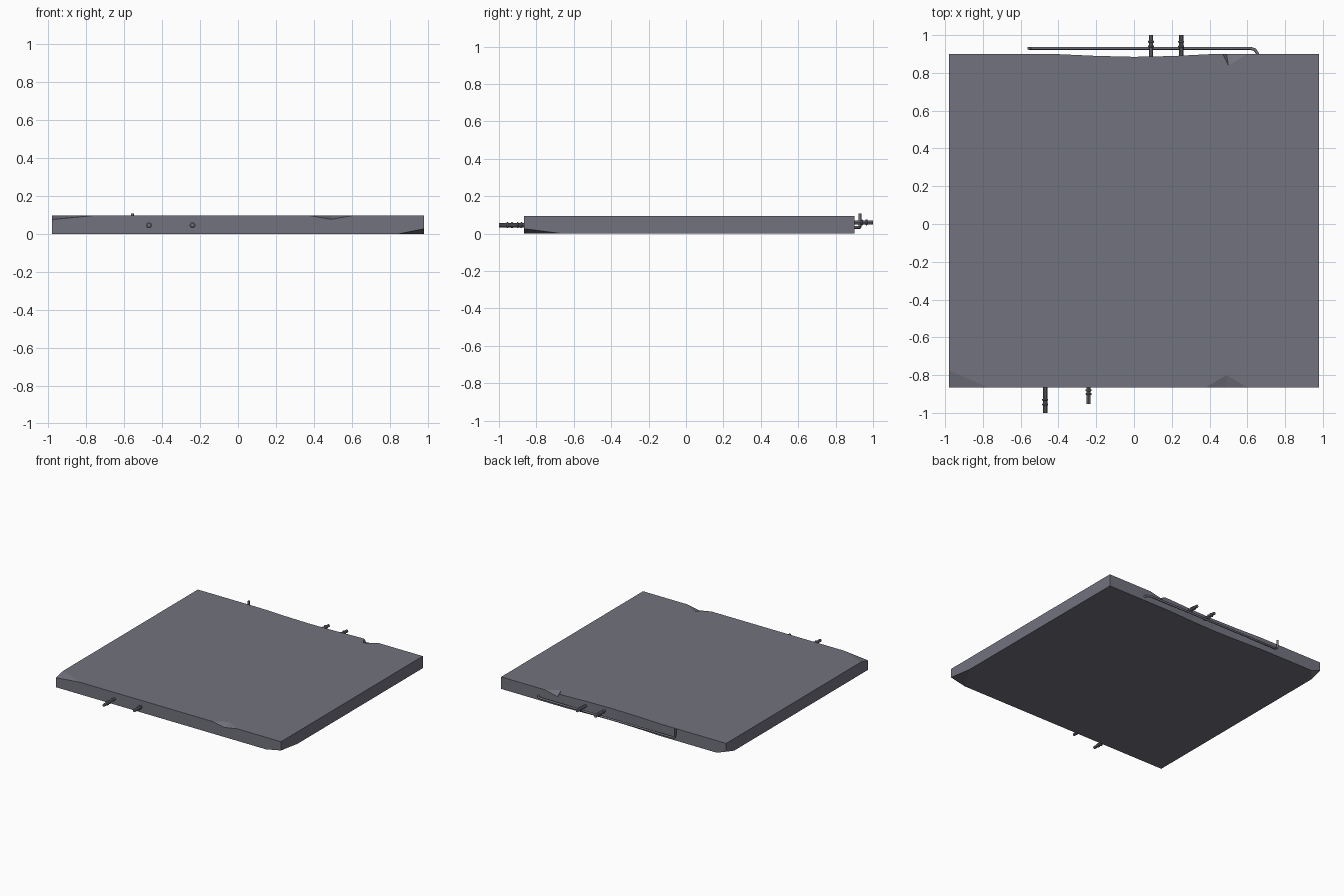
import bpy, bmesh, math
from mathutils import Vector as V

if "Cube" in bpy.data.objects:
    bpy.data.objects.remove(bpy.data.objects["Cube"])

X, Y0, Y1, H = 0.98, -0.865, 0.9, 0.095

mat = bpy.data.materials.new("dark_concrete")
mat.diffuse_color = (0.17, 0.17, 0.21, 1)
mat.use_nodes = True
mat.node_tree.nodes["Principled BSDF"].inputs["Base Color"].default_value = mat.diffuse_color


def add(name, bm, material=mat):
    me = bpy.data.meshes.new(name)
    bm.to_mesh(me)
    bm.free()
    ob = bpy.data.objects.new(name, me)
    bpy.context.collection.objects.link(ob)
    me.materials.append(material)
    return ob


def chip(bm, a, b, c):
    # slice off the corner lying on the far side of plane a-b-c
    a, b, c = V(a), V(b), V(c)
    n = (b - a).cross(c - a).normalized()
    if n.dot(a - V((0, 0, H / 2))) < 0:
        n = -n
    r = bmesh.ops.bisect_plane(bm, geom=bm.verts[:] + bm.edges[:] + bm.faces[:],
                               dist=1e-5, plane_co=a, plane_no=n, clear_outer=True)
    edges = [e for e in r["geom_cut"] if isinstance(e, bmesh.types.BMEdge)]
    bmesh.ops.edgeloop_fill(bm, edges=edges)


# Slab: extruded outline with a slightly hollow back edge
bm = bmesh.new()
outline = [(-X, Y0), (X, Y0), (X, Y1), (0.42, Y1), (0.2, 0.889), (0, 0.885),
           (-0.2, 0.89), (-0.42, Y1), (-X, Y1)]
face = bm.faces.new([bm.verts.new((x, y, 0)) for x, y in outline])
ext = bmesh.ops.extrude_face_region(bm, geom=[face])
bmesh.ops.translate(bm, vec=(0, 0, H),
                    verts=[g for g in ext["geom"] if isinstance(g, bmesh.types.BMVert)])

# Broken corners
chip(bm, (-X, Y0, 0.075), (-0.77, Y0, H), (-X, -0.775, H))
chip(bm, (X, Y0, 0.026), (0.85, Y0, 0), (X, -0.66, 0))
chip(bm, (-X, Y1, 0.03), (-0.9, Y1, 0), (-X, 0.8, 0))
bmesh.ops.recalc_face_normals(bm, faces=bm.faces[:])
slab = add("slab", bm)


def notch(left, right, inner, tip):
    # V-shaped break in a top edge
    inner = V(inner)
    pts = [inner + 2 * (V(p) - inner) for p in (left, right, tip)] + [inner]
    pts += [p + V((0, 0, 0.1)) for p in pts]
    nb = bmesh.new()
    for p in pts:
        nb.verts.new(p)
    hull = bmesh.ops.convex_hull(nb, input=nb.verts[:])
    junk = [g for g in hull["geom_interior"] if isinstance(g, bmesh.types.BMVert)]
    bmesh.ops.delete(nb, geom=junk, context="VERTS")
    bmesh.ops.recalc_face_normals(nb, faces=nb.faces[:])
    cutter = add("notch_cutter", nb)
    cutter.hide_render = True
    mod = slab.modifiers.new("notch", "BOOLEAN")
    mod.operation, mod.solver, mod.object = "DIFFERENCE", "EXACT", cutter
    bpy.context.view_layer.objects.active = slab
    bpy.ops.object.modifier_apply(modifier=mod.name)
    bpy.data.objects.remove(cutter)


notch((0.38, Y0, H), (0.6, Y0, H), (0.49, -0.8, H), (0.49, Y0, 0.076))
notch((0.47, Y1, H), (0.6, Y1, H), (0.5, 0.84, H), (0.49, Y1, 0.07))


# Ribbed reinforcing bars: lathe profile along y
def bar(name, x, z, start, end, ribs, r=0.011, sides=8):
    prof = [(start, 0), (start, r)]
    for k in sorted(ribs, key=lambda k: abs(k - start)):
        s = math.copysign(1, end - start)
        prof += [(k - s * 0.006, r), (k - s * 0.003, r + 0.005),
                 (k + s * 0.003, r + 0.005), (k + s * 0.006, r)]
    prof += [(end, r), (end, 0)]
    b = bmesh.new()
    vs = [b.verts.new((x + q, y, z)) for y, q in prof]
    es = [b.edges.new(p) for p in zip(vs, vs[1:])]
    bmesh.ops.spin(b, geom=vs + es, cent=(x, 0, z), axis=(0, 1, 0),
                   angle=math.tau, steps=sides, use_merge=True)
    bmesh.ops.remove_doubles(b, verts=b.verts[:], dist=1e-4)
    bmesh.ops.recalc_face_normals(b, faces=b.faces[:])
    add(name, b)


bar("front_bar_long", -0.47, 0.045, -0.8, -1.0, (-0.93, -0.955))
bar("front_bar_short", -0.24, 0.045, -0.8, -0.952, (-0.88, -0.9))
bar("back_bar_left", 0.09, 0.06, 0.83, 1.0, (0.94, 0.965))
bar("back_bar_right", 0.25, 0.06, 0.83, 1.0, (0.94, 0.965))

# Bent rod running along the back
cu = bpy.data.curves.new("bent_rod", "CURVE")
cu.dimensions = "3D"
cu.bevel_depth, cu.bevel_resolution, cu.use_fill_caps = 0.008, 2, True
path = [(0.66, 0.86, 0.034), (0.655, 0.9, 0.034), (0.64, 0.923, 0.034),
        (0.615, 0.93, 0.034), (-0.535, 0.93, 0.034), (-0.551, 0.93, 0.04),
        (-0.557, 0.93, 0.056), (-0.557, 0.93, 0.107)]
sp = cu.splines.new("POLY")
sp.points.add(len(path) - 1)
for p, co in zip(sp.points, path):
    p.co = (*co, 1)
rod = bpy.data.objects.new("bent_rod", cu)
bpy.context.collection.objects.link(rod)
cu.materials.append(mat)
